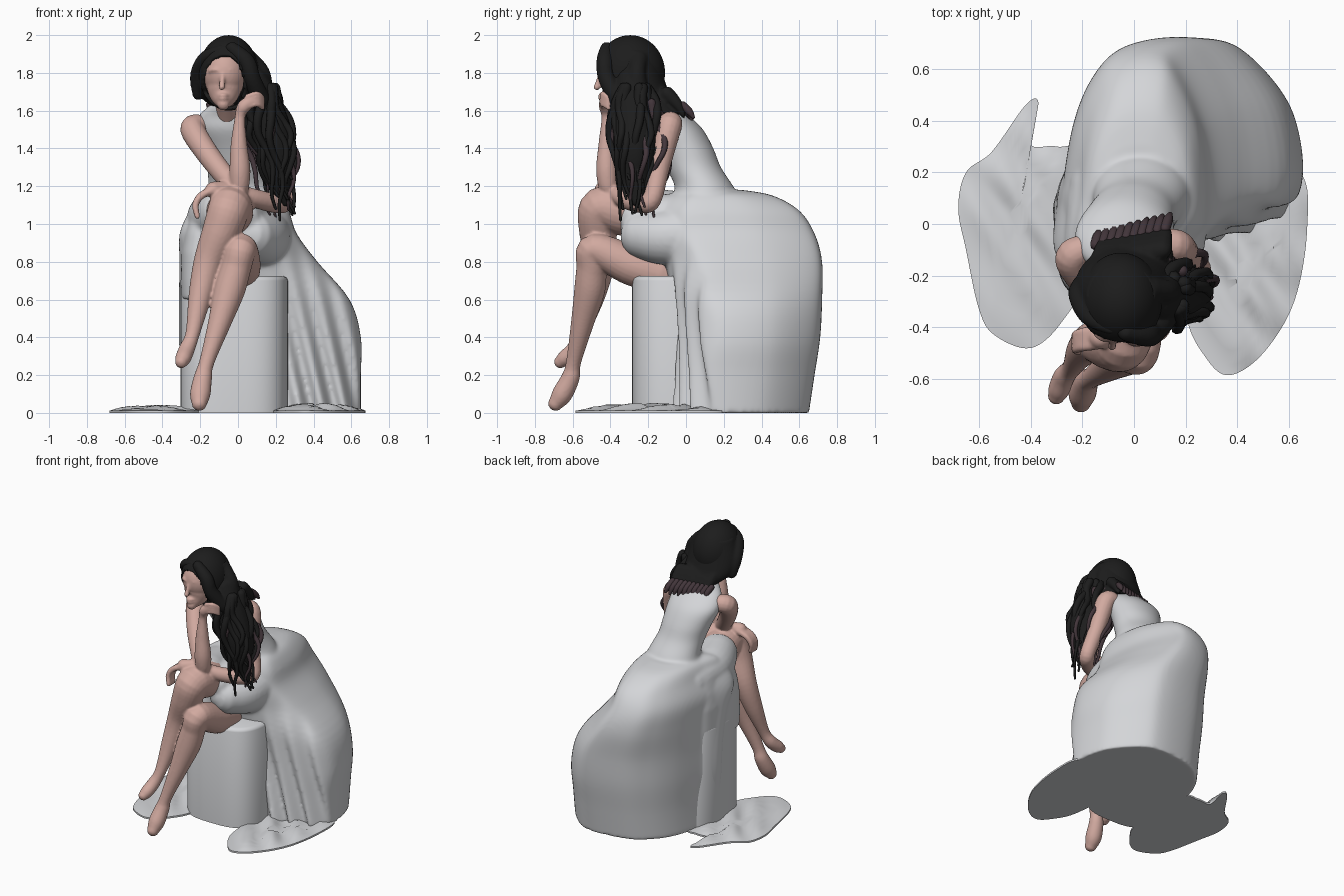
import bpy, bmesh, math, random
from mathutils import Vector

random.seed(4)
if "Cube" in bpy.data.objects:
    bpy.data.objects.remove(bpy.data.objects["Cube"])


def material(name, color):
    m = bpy.data.materials.new(name)
    m.use_nodes = True
    m.diffuse_color = (*color, 1)
    bsdf = next(n for n in m.node_tree.nodes if n.type == "BSDF_PRINCIPLED")
    bsdf.inputs["Base Color"].default_value = (*color, 1)
    bsdf.inputs["Roughness"].default_value = 0.7
    return m


CLOTH = material("pale cloth", (0.66, 0.67, 0.69))
SKIN = material("skin", (0.64, 0.4, 0.35))
HAIR = material("black hair", (0.012, 0.012, 0.012))
BROWN = material("dark plum hair", (0.055, 0.036, 0.043))


def spline(points, steps, closed=False):
    """Smooth curve through points of any dimension."""
    p = [Vector(q) for q in points]
    n = len(p)
    at = (lambda i: p[i % n]) if closed else (lambda i: p[max(0, min(n - 1, i))])
    out = []
    for i in range(n if closed else n - 1):
        a, b, c, d = at(i - 1), at(i), at(i + 1), at(i + 2)
        for k in range(steps):
            t = k / steps
            out.append((b * 2 + (c - a) * t + (a * 2 - b * 5 + c * 4 - d) * t ** 2
                        + (b * 3 - a - c * 3 + d) * t ** 3) * 0.5)
    return out if closed else out + [p[-1]]


def loft(bm, rings):
    """Skin a stack of equal rings and close both ends."""
    rows = [[bm.verts.new(v) for v in ring] for ring in rings]
    n = len(rows[0])
    faces = [bm.faces.new(rows[0]), bm.faces.new(rows[-1])]
    for a, b in zip(rows, rows[1:]):
        for i in range(n):
            j = (i + 1) % n
            faces.append(bm.faces.new((a[i], a[j], b[j], b[i])))
    bmesh.ops.recalc_face_normals(bm, faces=faces)


def tube(bm, points, sides=16, steps=6, flat=1):
    """Round-ended tube through (x, y, z, radius) points."""
    s = spline(points, steps)
    d0, d1 = (s[1] - s[0]).xyz.normalized(), (s[-1] - s[-2]).xyz.normalized()
    angles = [math.radians(a) for a in (80, 50, 25)]

    def cap(v, d, a):
        return Vector((*(v.xyz + d * v.w * math.sin(a)), v.w * math.cos(a)))
    s = [cap(s[0], -d0, a) for a in angles] + s + [cap(s[-1], d1, a) for a in reversed(angles)]
    rings, q, old = [], d0.to_track_quat("Z", "Y"), d0
    for i, v in enumerate(s):
        d = (s[min(i + 1, len(s) - 1)] - s[max(i - 1, 0)]).xyz.normalized()
        q, old = old.rotation_difference(d) @ q, d
        rings.append([v.xyz + q @ Vector((math.cos(a) * v.w, math.sin(a) * v.w * flat, 0))
                      for a in (math.tau * k / sides for k in range(sides))])
    loft(bm, rings)


def stack(bm, sections, shape):
    """Loft of level outlines given as (x, y, z, half width, half depth)."""
    loft(bm, [[(x + a * c, y + b * s, z) for c, s in shape] for x, y, z, a, b in sections])


def ellipsoid(bm, center, radii):
    for v in bmesh.ops.create_uvsphere(bm, u_segments=64, v_segments=48, radius=1)["verts"]:
        v.co = Vector([c * r for c, r in zip(v.co, radii)]) + Vector(center)


def finish(name, bm, mat, voxel=0, smooth=4):
    me = bpy.data.meshes.new(name)
    bm.to_mesh(me)
    bm.free()
    me.materials.append(mat)
    ob = bpy.data.objects.new(name, me)
    bpy.context.collection.objects.link(ob)
    me.shade_smooth()
    me.set_sharp_from_angle(angle=math.radians(50))
    if voxel:
        r = ob.modifiers.new("merge", "REMESH")
        r.mode, r.voxel_size, r.use_smooth_shade = "VOXEL", voxel, True
        s = ob.modifiers.new("soften", "SMOOTH")
        s.factor, s.iterations = 0.5, smooth
    return ob


circle = [(math.cos(math.tau * k / 64), math.sin(math.tau * k / 64)) for k in range(64)]
squarish = [tuple(math.copysign(abs(w) ** 0.66, w) for w in p) for p in circle]

# Seat: plain block with rounded corners
bm = bmesh.new()
stack(bm, [(-0.02, 0, z, r, r) for r, z in ((.285, 0), (.285, .7), (.28, .715), (.26, .725))], squarish)
finish("round_seat", bm, CLOTH)

# Dress: draped skirt as stacked outlines (z, x min, x max, y min, y max)
bm = bmesh.new()
outline = spline([(-1, -.83), (-.92, -.28), (-.79, .28), (-.58, .67), (-.27, .92), (.25, 1),
                  (.56, .86), (.9, .33), (1, -.35), (.85, -.66), (.35, -.94), (-.4, -1)], 14, True)
levels = spline([(0, -.29, .65, -.06, .65), (.2, -.29, .65, -.05, .68), (.4, -.3, .65, -.05, .71),
                 (.6, -.3, .59, -.07, .72), (.8, -.3, .42, -.12, .72), (.95, -.3, .31, -.2, .68),
                 (1.07, -.25, .27, -.18, .6), (1.15, -.21, .22, -.1, .46), (1.18, -.15, .15, 0, .3)], 5)
rings = []
for z, x0, x1, y0, y1 in levels:
    ring = []
    for u, v in outline:
        x, y = (x0 + x1 + u * (x1 - x0)) / 2, (y0 + y1 + v * (y1 - y0)) / 2
        fold = max(0, min(1, -v * 2 - 0.4)) * max(0, min(1, (x - 0.15) * 6)) * max(0, 1 - z)
        y += 0.035 * fold * math.sin(x * 52 + z * 12)
        ring.append((x, y, z))
    rings.append(ring)
loft(bm, rings)

# Dress: leaning bodice
stack(bm, spline([(.03, .1, 1.05, .25, .21), (.025, .1, 1.13, .205, .18), (.02, .095, 1.2, .178, .155),
                  (0, .04, 1.3, .165, .145), (-.02, 0, 1.4, .175, .145), (-.04, -.05, 1.5, .19, .14),
                  (-.04, -.09, 1.57, .17, .11), (-.05, -.13, 1.62, .11, .09),
                  (-.06, -.15, 1.66, .055, .055)], 4), circle)

# Dress: cloth over both thighs, hanging from the outer one to the seat
tube(bm, [(-.1, .15, 1, .15), (-.12, -.1, 1.03, .15), (-.08, -.25, 1.06, .135)], 24)
tube(bm, [(.12, .1, .95, .17), (.12, -.1, .93, .15), (.08, -.22, .94, .13)], 24)
tube(bm, [(.05, .1, 1.03, .14), (.05, -.1, 1.03, .13), (.02, -.25, 1.03, .11)], 24)
stack(bm, [(-.165, -.02, .6, .135, .262), (-.165, -.02, .7, .138, .264), (-.165, -.02, .85, .136, .26),
           (-.16, -.02, .95, .125, .25), (-.155, -.02, 1.06, .1, .22)], squarish)
finish("dress", bm, CLOTH, 0.011, 9)


# Cloth lying on the floor at each side
def floor_cloth(name, corners, rise):
    bm = bmesh.new()
    edge = spline(corners, 8, True)
    mid = sum(edge, Vector((0, 0))) / len(edge)
    rings = [[(*e, 0) for e in edge]]
    for t in (1, 0.9, 0.75, 0.6, 0.45, 0.3, 0.15):
        ring = []
        for e in edge:
            p = mid + (e - mid) * t
            wave = 0.5 + 0.5 * math.sin(p.x * 30 + p.y * 22)
            ring.append((p.x, p.y, 0.012 + rise * wave * (1 - t ** 3)))
        rings.append(ring)
    loft(bm, rings)
    finish(name, bm, CLOTH)


floor_cloth("right_train", [(-.2, .25), (-.3, .3), (-.4, .31), (-.37, .47), (-.42, .46), (-.55, .28),
                            (-.65, .2), (-.68, .06), (-.65, -.1), (-.6, -.33), (-.54, -.43),
                            (-.4, -.48), (-.28, -.38), (-.2, -.2)], 0.03)
floor_cloth("left_train", [(.2, .05), (.2, -.34), (.28, -.52), (.37, -.585), (.5, -.5), (.62, -.3),
                           (.67, -.02), (.64, .2), (.4, .2)], 0.04)

# Legs with pointed feet
bm = bmesh.new()
tube(bm, [(-.08, -.1, 1.03, .12), (-.045, -.32, 1.06, .125), (-.045, -.45, 1.085, .112),
          (-.085, -.465, .97, .102), (-.155, -.455, .8, .08), (-.2, -.49, .62, .062),
          (-.24, -.555, .42, .038), (-.27, -.59, .34, .042), (-.29, -.64, .29, .042),
          (-.3, -.665, .27, .034)], 24)
tube(bm, [(.01, -.14, .73, .1), (.015, -.3, .785, .105), (.015, -.485, .865, .085),
          (-.01, -.5, .77, .08), (-.045, -.51, .65, .082), (-.1, -.55, .47, .06),
          (-.165, -.595, .27, .04), (-.185, -.61, .19, .048), (-.2, -.655, .1, .054),
          (-.205, -.69, .05, .04)], 24)

# Right arm folded up to the chin, left arm across the lap
tube(bm, [(-.2, -.1, 1.52, .06), (-.24, -.14, 1.5, .066), (-.16, -.26, 1.37, .06),
          (-.05, -.37, 1.23, .054), (0, -.405, 1.18, .05), (.01, -.42, 1.28, .056),
          (.005, -.42, 1.42, .044), (.01, -.42, 1.56, .028), (.03, -.425, 1.62, .036),
          (.07, -.43, 1.65, .03)])
tube(bm, [(.12, -.08, 1.53, .06), (.17, -.09, 1.51, .066), (.21, -.14, 1.3, .055),
          (.25, -.18, 1.13, .05), (.2, -.24, 1.11, .052), (.08, -.34, 1.14, .048),
          (-.04, -.4, 1.19, .034), (-.13, -.44, 1.18, .045)])
for i in range(4):
    lift = i * 0.018
    tube(bm, [(.05, -.44, 1.62 + lift, .016), (.1, -.44, 1.635 + lift, .015),
              (.13, -.41, 1.615 + lift, .013)], 10)
    tube(bm, [(-.13, -.41 - lift, 1.18, .022), (-.195, -.42 - lift, 1.15, .02),
              (-.225, -.43 - lift, 1.1, .018), (-.215, -.44 - lift, 1.04, .015)], 10)

# Neck, head and face
tube(bm, [(-.05, -.1, 1.54, .075), (-.06, -.19, 1.62, .058), (-.07, -.28, 1.72, .06)])
ellipsoid(bm, (-.07, -.325, 1.8), (.118, .135, .14))
tube(bm, [(-.07, -.34, 1.76, .108), (-.075, -.38, 1.68, .078), (-.078, -.425, 1.635, .034)], 24)
tube(bm, [(-.08, -.45, 1.8, .012), (-.084, -.466, 1.75, .014), (-.085, -.472, 1.725, .018)], 10)
for lip in (1.665, 1.682):
    tube(bm, [(-.11, -.43, lip, .006), (-.08, -.453, lip, .012), (-.05, -.435, lip, .006)], 8)
for side in (-1, 1):
    tube(bm, [(-.08 + side * .02, -.446, 1.81, .012), (-.08 + side * .045, -.443, 1.818, .012),
              (-.08 + side * .07, -.424, 1.81, .01)], 8)
finish("body", bm, SKIN, 0.008, 3)

# Hair cap, open around the face
bm = bmesh.new()
ellipsoid(bm, (-.05, -.295, 1.8), (.16, .185, .2))
opening = [f for f in bm.faces for c in [f.calc_center_median()] if c.y < -.33
           and ((c.x + .075) / .112) ** 2 + ((c.z - 1.73) / .16) ** 2 < 1]
bmesh.ops.delete(bm, geom=opening, context="FACES")
cap = finish("hair_cap", bm, HAIR)
rim = cap.modifiers.new("even rim", "SMOOTH")
rim.factor, rim.iterations = 0.5, 8
shell = cap.modifiers.new("thickness", "SOLIDIFY")
shell.thickness = 0.02

# Hair mass: behind the head, framing the face and hanging forward
bm = bmesh.new()
stack(bm, spline([(-.05, -.28, 1.92, .13, .13), (-.05, -.26, 1.8, .175, .135), (-.04, -.22, 1.7, .18, .13),
                  (0, -.15, 1.63, .15, .1), (.04, -.1, 1.58, .11, .075)], 4), circle)
tube(bm, [(-.09, -.4, 1.925, .03), (-.17, -.35, 1.88, .045), (-.212, -.27, 1.79, .046),
          (-.21, -.23, 1.69, .035)], flat=0.8)
tube(bm, [(-.03, -.42, 1.93, .035), (.045, -.43, 1.86, .045), (.075, -.42, 1.77, .045),
          (.12, -.36, 1.66, .05)])
tube(bm, [(.06, -.25, 1.87, .05), (.125, -.26, 1.8, .045), (.12, -.26, 1.7, .07)])
tube(bm, [(.09, -.29, 1.75, .08), (.15, -.28, 1.6, .1), (.19, -.27, 1.42, .115),
          (.2, -.27, 1.27, .09), (.25, -.26, 1.12, .03)], flat=0.95)
# Ragged ends on the upper back
for i in range(7):
    x, y = -.13 + i * .04, -.05 + i * .007
    tube(bm, [(x, y - .09, 1.69, .04), (x + .01, y - .035, 1.63, .03),
              (x + .015, y - .005, 1.6 - random.uniform(0, .03), .014)], 8, 4)
finish("hair_mass", bm, HAIR, 0.01, 3)


# Loose wavy locks around the hanging mass
def locks(name, count, mat, start, depth, width, spread):
    bm = bmesh.new()
    for i in range(count):
        a = math.tau * i / count + random.uniform(-.2, .2)
        phase, end = random.uniform(0, 6), random.uniform(1.01, 1.24)
        path = []
        for k in range(9):
            t = k / 8
            swell = spread + 0.055 * math.sin(math.pi * min(1, t * 1.2))
            path.append((.12 + .11 * t + math.cos(a) * swell + .022 * math.sin(phase + t * 11),
                         depth + math.sin(a) * swell * 1.1 + .018 * math.cos(phase + t * 10),
                         start + (end - start) * t, width * (1 - t * .75)))
        tube(bm, path, 8, 4)
    finish(name, bm, mat)


locks("black_locks", 17, HAIR, 1.72, -.27, .028, .06)
locks("plum_locks", 8, BROWN, 1.64, -.235, .024, .07)

# Thin plum fringe under the ends on the upper back
bm = bmesh.new()
for i in range(10):
    x, y = -.15 + i * .03, -.05 + i * .007
    tube(bm, [(x, y - .03, 1.63, .02), (x + .012, y + .005, 1.595, .02),
              (x + .02, y + .025, 1.57 - random.uniform(0, .03), .01)], 8, 4)
finish("hair_ends", bm, BROWN)
